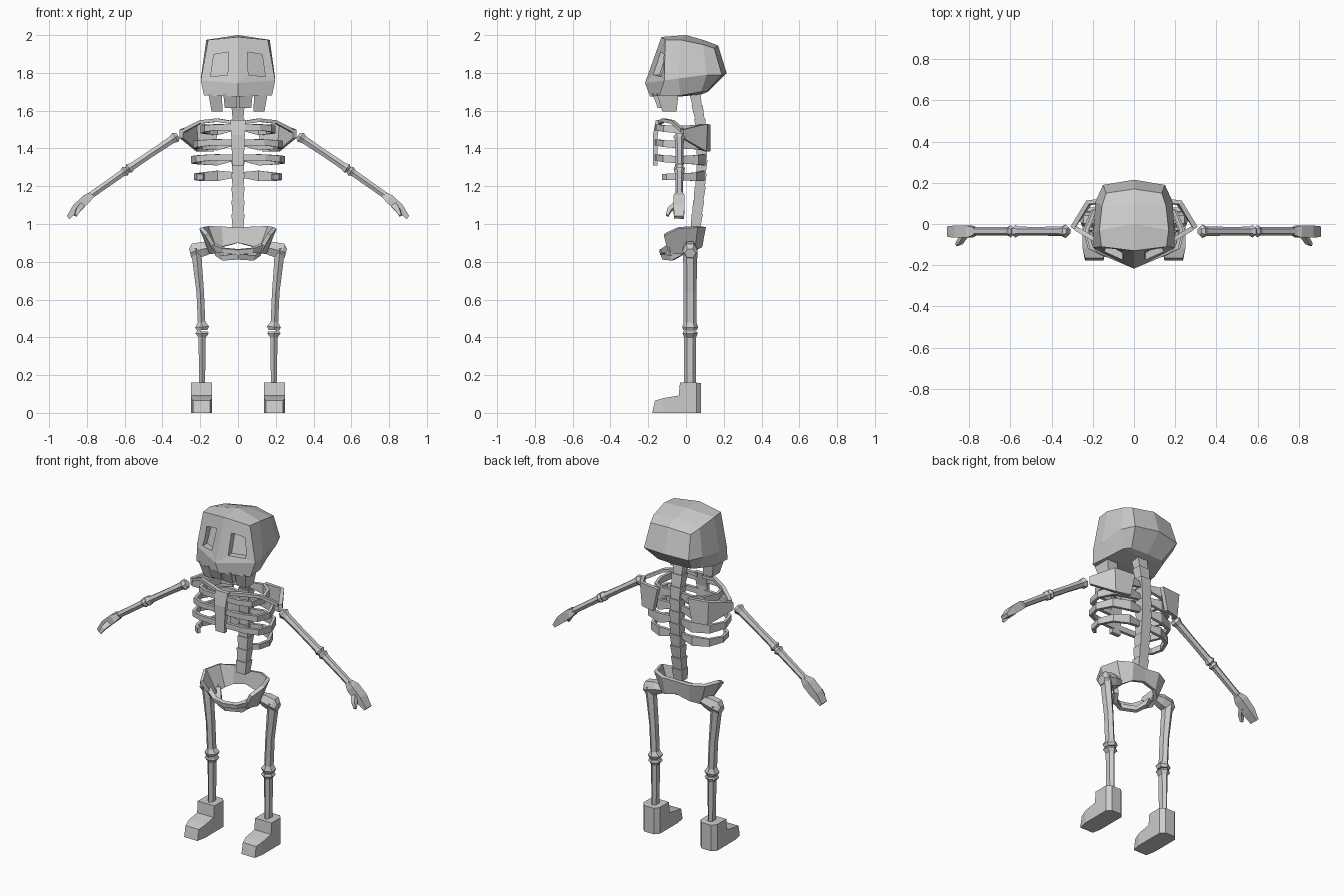
import bpy, bmesh, math
from mathutils import Vector


def make(name, verts, faces, mirror=True):
    """Flat shaded object with consistent normals, optionally mirrored in x."""
    me = bpy.data.meshes.new(name)
    me.from_pydata([tuple(v) for v in verts], [], faces)
    bm = bmesh.new()
    bm.from_mesh(me)
    bmesh.ops.recalc_face_normals(bm, faces=bm.faces)
    bm.to_mesh(me)
    bm.free()
    ob = bpy.data.objects.new(name, me)
    bpy.context.collection.objects.link(ob)
    if mirror:
        ob.modifiers.new("mirror", 'MIRROR').use_clip = True
    return ob


def loft(name, rings, mirror=True):
    n = len(rings[0])
    verts = [p for r in rings for p in r]
    faces = [(i * n + j, i * n + (j + 1) % n, (i + 1) * n + (j + 1) % n, (i + 1) * n + j)
             for i in range(len(rings) - 1) for j in range(n)]
    faces += [tuple(range(n)), tuple(range(len(verts) - n, len(verts)))]
    return make(name, verts, faces, mirror)


def rect(x0, x1, y0, y1, z):
    return [(x0, y0, z), (x1, y0, z), (x1, y1, z), (x0, y1, z)]


def plate(name, pairs, thick):
    """Bent plate through (top, bottom) point pairs."""
    pairs = [(Vector(a), Vector(b)) for a, b in pairs]
    mids = [(a + b) / 2 for a, b in pairs]
    rings = []
    for i, (a, b) in enumerate(pairs):
        t = mids[min(i + 1, len(mids) - 1)] - mids[max(i - 1, 0)]
        n = t.cross(a - b).normalized() * thick / 2
        if abs(mids[i].x) < 1e-6:
            n.x = 0
        rings.append([a + n, a - n, b - n, b + n])
    return loft(name, rings)


def band(name, path, thick):
    """Upright strip along x, y, z, height stations."""
    return plate(name, [((x, y, z + h / 2), (x, y, z - h / 2)) for x, y, z, h in path], thick)


def tube(name, stations, sides=6):
    """Limb bone through (point, in-plane radius, depth radius) stations."""
    pts = [Vector(s[0]) for s in stations]
    d = (pts[-1] - pts[0]).normalized()
    v = d.cross(Vector((0, 1, 0))).normalized()
    u = v.cross(d)
    rings = []
    for p, (_, r, ry) in zip(pts, stations):
        angs = [math.tau * (k + 0.5) / sides for k in range(sides)]
        rings.append([p + v * r * math.cos(a) + u * ry * math.sin(a) for a in angs])
    return loft(name, rings)


# Skull: half sections from front to back, creased front and back caps
sections = [
    [(0, -.13, 1.99), (.158, -.11, 1.975), (.197, -.115, 1.76), (.18, -.14, 1.68), (0, -.19, 1.675)],
    [(0, .0, 2.0), (.168, -.03, 1.975), (.197, -.04, 1.77), (.17, -.03, 1.68), (0, -.03, 1.675)],
    [(0, .09, 1.975), (.155, .09, 1.95), (.187, .11, 1.79), (.14, .08, 1.70), (0, .08, 1.685)],
    [(0, .17, 1.945), (.135, .15, 1.93), (.15, .19, 1.79), (.11, .11, 1.70), (0, .115, 1.70)]]
verts = [p for s in sections for p in s] + [(0, -.217, 1.746), (0, .215, 1.80)]
faces = [(5 * i + j, 5 * i + j + 1, 5 * i + j + 6, 5 * i + j + 5) for i in range(3) for j in range(4)]
faces += [(0, 1, 2, 20), (20, 2, 3, 4), (15, 16, 17, 21), (21, 17, 18, 19)]
skull = make("skull", verts, faces)

# Eye sockets, cut parallel to the slanted face
eye = [(.05, -.10, 1.91), (.128, -.07, 1.897), (.145, -.09, 1.78), (.055, -.14, 1.79)]
cutter = loft("eye_cutter", [[(x, -.35, z) for x, y, z in eye], eye])
cutter.hide_render = True
cutter.hide_viewport = True
cut = skull.modifiers.new("eyes", 'BOOLEAN')
cut.operation, cut.object, cut.solver = 'DIFFERENCE', cutter, 'EXACT'

# Upper teeth
loft("front_teeth", [rect(.004, .078, -.178, -.09, 1.69), rect(.006, .07, -.15, -.09, 1.615)])
loft("side_teeth", [rect(.085, .157, -.155, -.04, 1.69), rect(.082, .14, -.125, -.05, 1.595)])

# Spine: chain of tapered vertebrae along a gentle curve
curve = [(1.70, .045), (1.52, .08), (1.35, .085), (1.2, .075), (.97, .05)]


def spine_y(z):
    for (z0, y0), (z1, y1) in zip(curve, curve[1:]):
        if z >= z1:
            return y0 + (y1 - y0) * (z0 - z) / (z0 - z1)
    return curve[-1][1]


count = 10
for i in range(count):
    z0 = 1.70 - i * .072
    z1 = z0 - .072
    a, b = spine_y(z0), spine_y(z1)
    loft(f"vertebra_{i + 1}", [rect(-.035, .035, a - .03, a + .03, z0),
                               rect(-.029, .029, b - .025, b + .025, z1)], mirror=False)

# Ribs: three pairs reach the breastbone, the lowest stays open
for i, (z, w) in enumerate([(1.50, .19), (1.42, .23), (1.34, .24)]):
    band(f"rib_{i + 1}", [(.02, .08, z + .01, .03), (.11, .095, z, .06), (w * .84, .06, z, .05),
                          (w, -.03, z, .04), (w * .9, -.115, z + .005, .035),
                          (w * .6, -.15, z + .012, .032), (.02, -.155, z + .012, .032)], .018)
band("rib_4", [(.02, .075, 1.26, .03), (.11, .09, 1.255, .055), (.19, .05, 1.25, .045),
               (.225, -.03, 1.25, .035), (.21, -.10, 1.25, .032), (.18, -.12, 1.25, .032)], .018)

# Breastbone
loft("breastbone", [rect(-.042, .042, -.16, -.135, 1.55), rect(-.036, .036, -.175, -.15, 1.47),
                    rect(-.03, .03, -.175, -.15, 1.31)], mirror=False)

# Collar bones and shoulder blades
band("collar_bone", [(.02, -.14, 1.535, .018), (.11, -.12, 1.55, .018), (.20, -.07, 1.54, .018),
                     (.285, -.02, 1.495, .02)], .022)
plate("shoulder_blade", [((.10, .12, 1.525), (.13, .12, 1.385)), ((.225, .105, 1.53), (.215, .10, 1.385)),
                         ((.30, -.02, 1.50), (.30, -.02, 1.455))], .022)


# Arms
def along(a, b, t):
    return Vector(a).lerp(Vector(b), t)


shoulder, elbow, wrist = (.318, -.035, 1.468), (.587, -.035, 1.287), (.80, -.035, 1.137)
tube("upper_arm", [(along(shoulder, elbow, t), r, r) for t, r in
                   [(0, .02), (.05, .033), (.12, .024), (.5, .021), (.9, .022), (.96, .031), (1, .02)]])
tube("forearm", [(along(elbow, wrist, t), r, r) for t, r in
                 [(0, .02), (.05, .03), (.12, .021), (.6, .02), (1, .02)]])

# Hands with thumbs
tube("hand", [((.77, -.035, 1.158), .02, .025), ((.80, -.037, 1.135), .034, .042),
              ((.855, -.037, 1.085), .033, .042), ((.90, -.037, 1.035), .014, .036)], 4)
tube("thumb", [((.825, -.055, 1.10), .022, .018), ((.845, -.088, 1.075), .018, .016),
               ((.86, -.10, 1.045), .01, .01)], 4)

# Pelvis: flared wings, with upper and lower bars closing the ring in front
plate("pelvis_wing", [((0, .085, .98), (0, .08, .90)), ((.09, .095, .985), (.08, .075, .88)),
                      ((.165, .055, .985), (.12, .04, .86)), ((.195, -.04, .98), (.14, -.02, .845)),
                      ((.165, -.115, .945), (.11, -.09, .85))], .022)
plate("pelvis_front", [((.14, -.085, .90), (.12, -.075, .855)), ((.075, -.12, .872), (.075, -.115, .848)),
                       ((0, -.13, .865), (0, -.125, .838))], .025)
plate("pelvis_lower", [((.125, -.01, .88), (.11, -.02, .835)), ((.08, -.07, .835), (.075, -.07, .808)),
                       ((0, -.125, .845), (0, -.115, .815))], .025)

# Legs
tube("hip_joint", [((.13, .022, .875), .026, .03), ((.175, .022, .87), .043, .04),
                   ((.235, .022, .855), .048, .04), ((.253, .022, .845), .028, .03)])
tube("thigh_bone", [((.222, .022, .87), .032, .04), ((.215, .022, .79), .028, .036),
                    ((.20, .022, .64), .023, .034), ((.193, .022, .48), .023, .034),
                    ((.19, .022, .455), .043, .042), ((.19, .022, .438), .032, .036)])
tube("shin_bone", [((.19, .022, .432), .034, .036), ((.19, .022, .42), .041, .04),
                   ((.19, .022, .40), .022, .032), ((.19, .022, .15), .018, .032)])

# Feet: wedge lofted from heel to toe
loft("foot", [[(.193 - w, y, 0), (.193 + w, y, 0), (.193 + w, yt, z), (.193 - w, yt, z)]
              for y, yt, w, z in [(.08, .08, .033, .158), (.055, .055, .056, .16), (-.032, -.032, .056, .16),
                                  (-.038, -.038, .056, .092), (-.12, -.12, .056, .078), (-.178, -.165, .045, .065)]])
